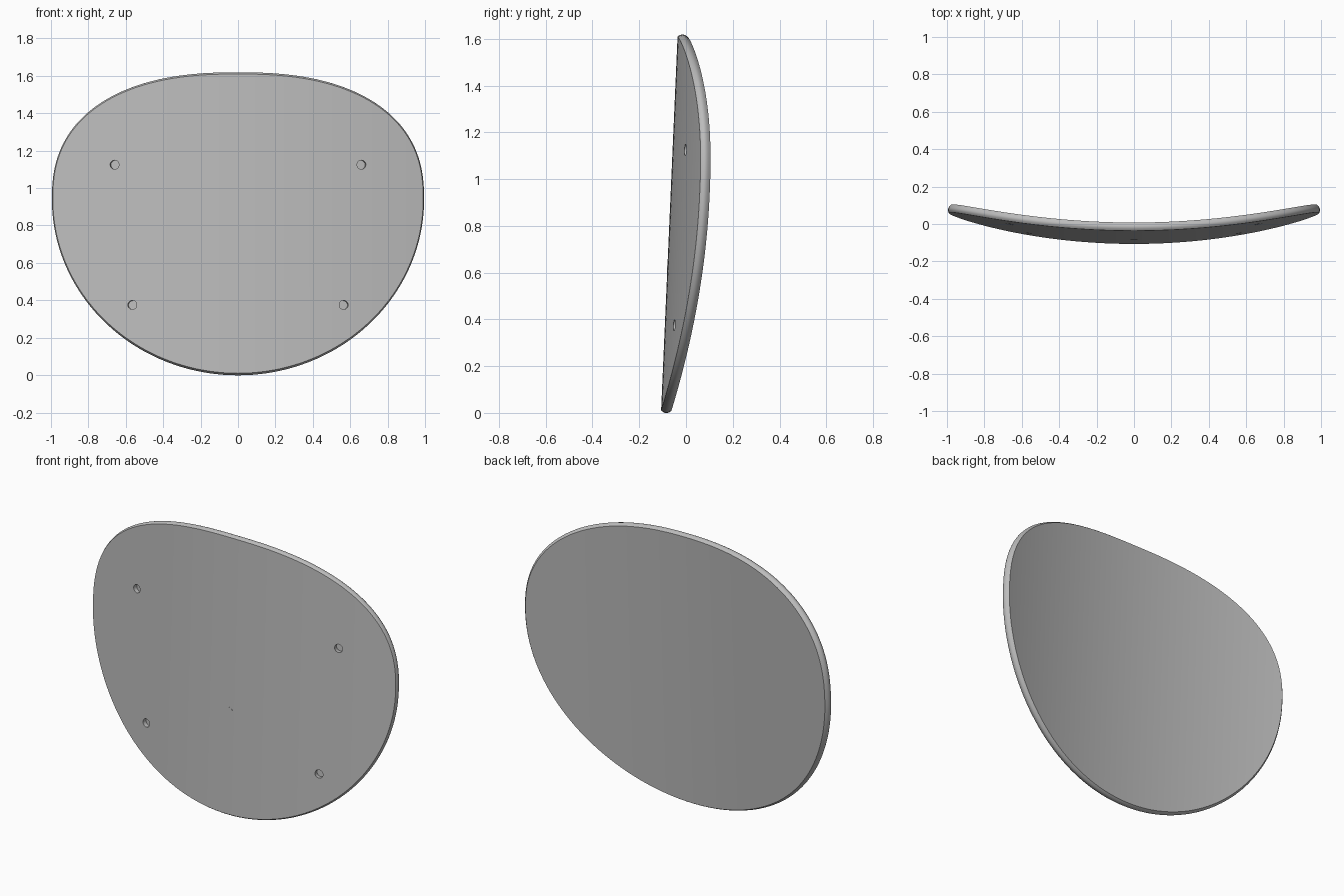
import bpy
import bmesh
import math
from mathutils import Vector

cube = bpy.data.objects.get("Cube")
if cube:
    bpy.data.objects.remove(cube)

HALF_W, MID_Z, DROP, RISE = 0.99, 0.94, 0.93, 0.67
RADIUS, TILT, FRONT_Y = 4.0, 0.044, -0.107
THICK, BULGE = 0.044, 0.01
COLS, RIM_STEPS = 80, 8

grey = bpy.data.materials.new("light_grey")
grey.use_nodes = True
color = (0.5, 0.5, 0.5, 1)
grey.diffuse_color = color
grey.node_tree.nodes["Principled BSDF"].inputs["Base Color"].default_value = color


def front_point(x, z):
    """Point on the tilted cylindrical front surface."""
    sag = RADIUS - math.sqrt(RADIUS ** 2 - x * x)
    return Vector((x, FRONT_Y + TILT * z + sag, z))


def inward(x):
    """Unit normal pointing from the front surface to the back."""
    slope = x / math.sqrt(RADIUS ** 2 - x * x)
    return Vector((-slope, 1, -TILT)).normalized()


def outline(i):
    """Outline point: elliptical below, fuller superellipse above."""
    a = 2 * math.pi * i / (2 * COLS)
    c, s = math.cos(a), math.sin(a)
    if s <= 0:
        return HALF_W * c, MID_Z + DROP * s
    return HALF_W * c, MID_Z + RISE * (1 - abs(c) ** 2.4) ** (1 / 2.4)


def finish(obj):
    obj.data.materials.clear()
    obj.data.materials.append(grey)
    bpy.ops.object.select_all(action="DESELECT")
    obj.select_set(True)
    bpy.context.view_layer.objects.active = obj
    bpy.ops.object.shade_smooth_by_angle(angle=math.radians(30))


# Curved panel: outline loops swept through a rounded rim
bm = bmesh.new()
n = 2 * COLS
pts = [outline(i) for i in range(n)]
loops = []
for k in range(RIM_STEPS + 1):
    t = k / RIM_STEPS
    loop = []
    for i, (x, z) in enumerate(pts):
        (xa, za), (xb, zb) = pts[i - 1], pts[(i + 1) % n]
        out = Vector((zb - za, 0, xa - xb)).normalized()
        p = front_point(x, z) + inward(x) * THICK * t
        loop.append(bm.verts.new(p + out * BULGE * math.sin(math.pi * t)))
    loops.append(loop)
for a, b in zip(loops, loops[1:]):
    for i in range(n):
        j = (i + 1) % n
        bm.faces.new((a[i], a[j], b[j], b[i]))

# Front and back surfaces in straight vertical strips
for loop in (loops[0], loops[-1]):
    for i in range(COLS):
        strip = [loop[i], loop[i + 1], loop[n - i - 1], loop[(n - i) % n]]
        bm.faces.new(list(dict.fromkeys(strip)))
bmesh.ops.recalc_face_normals(bm, faces=bm.faces)
mesh = bpy.data.meshes.new("curved_panel")
bm.to_mesh(mesh)
bm.free()
panel = bpy.data.objects.new("curved_panel", mesh)
bpy.context.collection.objects.link(panel)


def disc(name, x, z, radius, depth):
    """Cylinder centred on the front surface, along its normal."""
    bpy.ops.mesh.primitive_cylinder_add(vertices=32, radius=radius, depth=depth,
                                        location=front_point(x, z))
    obj = bpy.context.object
    obj.name = name
    obj.rotation_euler = inward(x).to_track_quat("Z", "Y").to_euler()
    return obj


# Four blind screw holes in the front
for x, z in ((0.66, 1.125), (0.565, 0.375)):
    for side in (-1, 1):
        cutter = disc("hole_cutter", side * x, z, 0.024, 0.05)
        cutter.hide_render = True
        mod = panel.modifiers.new("screw_hole", "BOOLEAN")
        mod.object = cutter
        mod.solver = "EXACT"
        bpy.context.view_layer.objects.active = panel
        bpy.ops.object.modifier_apply(modifier=mod.name)
        bpy.data.objects.remove(cutter)
finish(panel)

# Tiny flush plug on the centre line
finish(disc("centre_plug", 0, 0.61, 0.02, 0.002))
